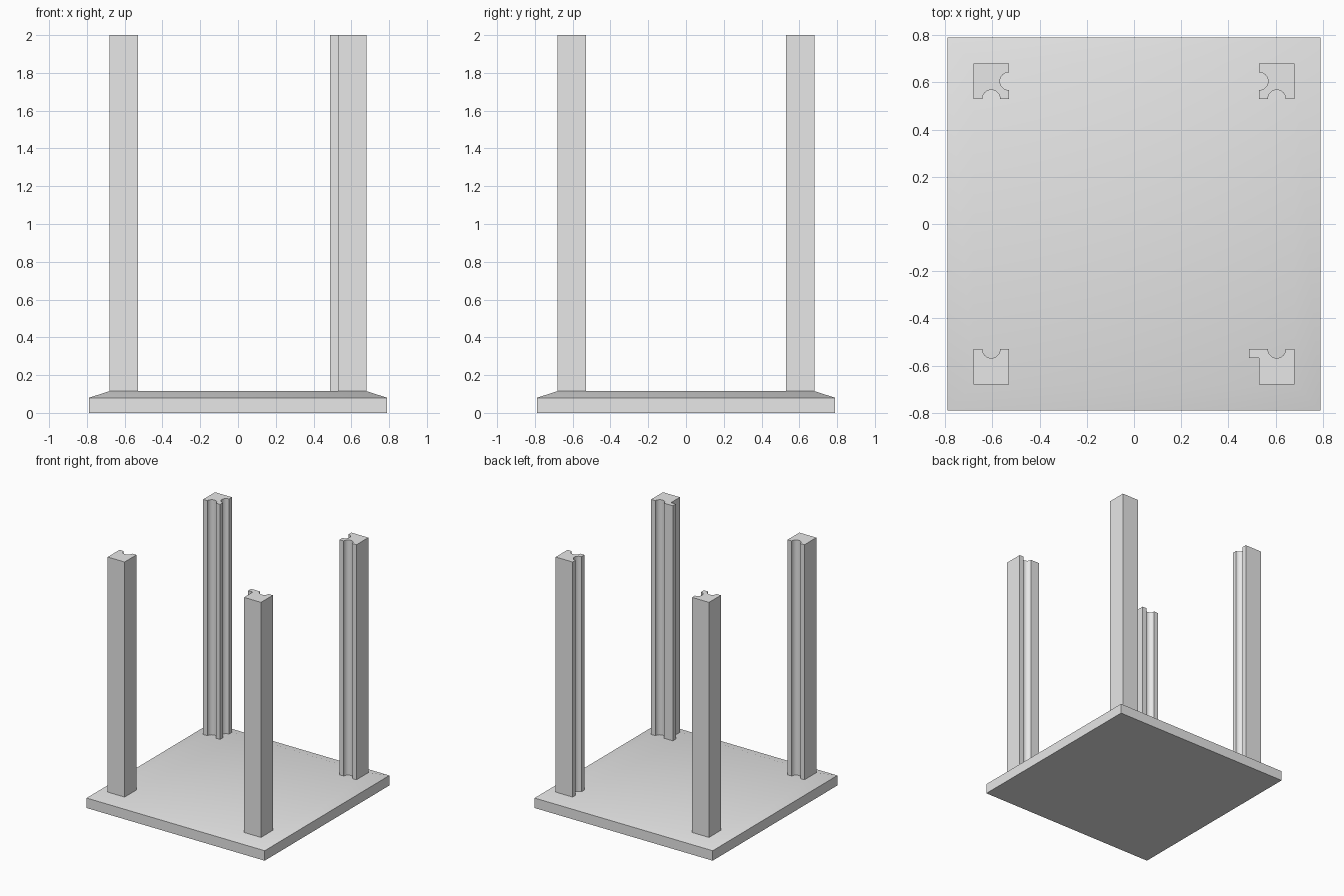
import bpy
import bmesh
import math

cube = bpy.data.objects.get("Cube")
if cube:
    bpy.data.objects.remove(cube, do_unlink=True)

OUT, INN = 0.68, 0.53        # outer and inner faces of the posts
HALF = 0.79                  # half width of the base
RIM, DECK, TOP = 0.08, 0.115, 2.0
MID, RAD = (OUT + INN) / 2, 0.038

grey = bpy.data.materials.new("light_grey")
grey.use_nodes = True
colour = (0.8, 0.8, 0.8, 1)
grey.diffuse_color = colour
grey.node_tree.nodes["Principled BSDF"].inputs["Base Color"].default_value = colour


def finish(name, bm):
    bmesh.ops.recalc_face_normals(bm, faces=bm.faces)
    mesh = bpy.data.meshes.new(name)
    bm.to_mesh(mesh)
    bm.free()
    mesh.materials.append(grey)
    obj = bpy.data.objects.new(name, mesh)
    bpy.context.collection.objects.link(obj)
    bpy.ops.object.select_all(action="DESELECT")
    obj.select_set(True)
    bpy.context.view_layer.objects.active = obj
    bpy.ops.object.shade_smooth_by_angle(angle=math.radians(30))


# Base slab with a shallow sloping border
def build_base():
    bm = bmesh.new()
    rings = []
    for half, z in ((HALF, 0), (HALF, RIM), (OUT, DECK)):
        rings.append([bm.verts.new((sx * half, sy * half, z))
                      for sx, sy in ((-1, -1), (1, -1), (1, 1), (-1, 1))])
    for low, high in zip(rings, rings[1:]):
        for i in range(4):
            j = (i + 1) % 4
            bm.faces.new((low[i], low[j], high[j], high[i]))
    bm.faces.new(rings[0][::-1])
    bm.faces.new(rings[-1])
    finish("base", bm)


def groove(steps=12):
    """Half-round groove in the inner y face, running towards +x."""
    return [(MID - RAD * math.cos(math.pi * i / steps),
             INN + RAD * math.sin(math.pi * i / steps)) for i in range(steps + 1)]


# Corner post; the x-facing inner side is plain, grooved or has a tongue
def build_post(name, sx, sy, side):
    outline = [(OUT, OUT), (INN, OUT)]
    if side == "groove":
        outline += [(y, x) for x, y in reversed(groove())]
    if side == "tongue":
        outline += [(INN, INN + RAD), (INN - 0.042, INN + RAD), (INN - 0.042, INN)]
    else:
        outline += [(INN, INN)]
    outline += groove() + [(OUT, INN)]
    bm = bmesh.new()
    face = bm.faces.new([bm.verts.new((sx * x, sy * y, DECK)) for x, y in outline])
    ext = bmesh.ops.extrude_face_region(bm, geom=[face], use_keep_orig=True)
    top = [v for v in ext["geom"] if isinstance(v, bmesh.types.BMVert)]
    bmesh.ops.translate(bm, verts=top, vec=(0, 0, TOP - DECK))
    finish(name, bm)


build_base()
build_post("front_left_post", 1, -1, "tongue")
build_post("front_right_post", -1, -1, "plain")
build_post("back_left_post", 1, 1, "groove")
build_post("back_right_post", -1, 1, "groove")
